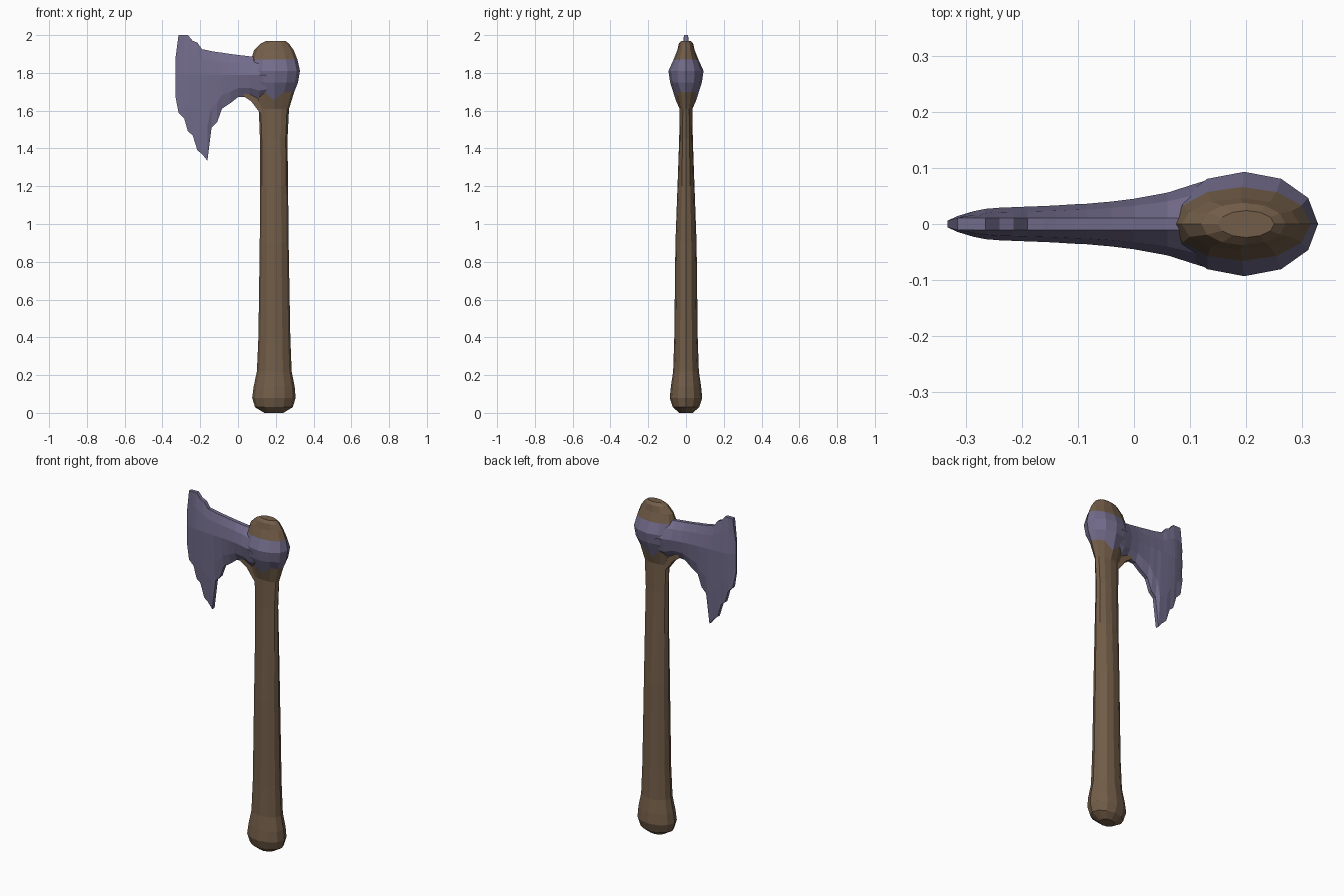
import bpy, bmesh
from math import cos, sin, pi

if "Cube" in bpy.data.objects:
    bpy.data.objects.remove(bpy.data.objects["Cube"])


def material(name, rgb):
    m = bpy.data.materials.new(name)
    m.diffuse_color = (*rgb, 1)
    m.use_nodes = True
    m.node_tree.nodes["Principled BSDF"].inputs["Base Color"].default_value = m.diffuse_color
    return m


def skin(name, rings, mat, cap_start=False, cap_end=False):
    """Bridge a list of equal-length closed rings into a flat-shaded mesh."""
    bm = bmesh.new()
    loops = [[bm.verts.new(p) for p in ring] for ring in rings]
    n = len(loops[0])
    for a, b in zip(loops, loops[1:]):
        for i in range(n):
            j = (i + 1) % n
            bm.faces.new((a[i], a[j], b[j], b[i]))
    if cap_start:
        bm.faces.new(loops[0][::-1])
    if cap_end:
        bm.faces.new(loops[-1])
    bmesh.ops.recalc_face_normals(bm, faces=bm.faces)
    me = bpy.data.meshes.new(name)
    bm.to_mesh(me)
    bm.free()
    me.materials.append(mat)
    ob = bpy.data.objects.new(name, me)
    bpy.context.collection.objects.link(ob)
    return ob


def oval(z, x0, x1, ry, dip=0, n=12):
    """Oval ring spanning x0..x1; dip lowers its front and back points."""
    cx, rx = (x0 + x1) / 2, (x1 - x0) / 2
    ring = []
    for i in range(n):
        a = 2 * pi * i / n
        ring.append((cx + rx * cos(a), ry * sin(a),
                     z - (dip if abs(sin(a)) > 0.95 else 0)))
    return ring


def blade_section(x, top, bottom, half):
    """Lens-shaped section: thick in the middle, thin at top and bottom."""
    mid = min(max(1.79, bottom + 0.05), top - 0.05)
    edge = min(half, 0.011)
    side = [(edge, top), (0.72 * half, top + 0.4 * (mid - top)), (half, mid),
            (0.72 * half, bottom + 0.4 * (mid - bottom)), (edge, bottom)]
    return [(x, y, z) for y, z in side] + [(x, -y, z) for y, z in side[::-1]]


wood = material("wood", (0.17, 0.11, 0.065))
steel = material("steel", (0.17, 0.15, 0.26))

# Rings shared by neighbouring parts
collar_low = oval(1.70, 0.085, 0.298, 0.054, dip=0.045)
collar_high = oval(1.87, 0.07, 0.315, 0.066)

# Handle with a swollen foot
handle = [oval(*s) for s in [
    (0.0, 0.14, 0.24, 0.035), (0.03, 0.09, 0.29, 0.07),
    (0.08, 0.075, 0.305, 0.086), (0.14, 0.083, 0.30, 0.08),
    (0.22, 0.10, 0.284, 0.068), (0.40, 0.108, 0.277, 0.062),
    (0.90, 0.115, 0.268, 0.056), (1.20, 0.117, 0.265, 0.045),
    (1.45, 0.116, 0.262, 0.036), (1.61, 0.11, 0.27, 0.034)]]
skin("handle", handle + [collar_low], wood, cap_start=True)

# Steel collar around the eye of the axe
skin("collar", [collar_low, oval(1.75, 0.07, 0.318, 0.084),
                oval(1.81, 0.065, 0.328, 0.093), collar_high], steel)

# Rounded wooden end above the collar
skin("handle_top", [collar_high, oval(1.92, 0.085, 0.295, 0.046),
                    oval(1.955, 0.12, 0.27, 0.038),
                    oval(1.97, 0.15, 0.25, 0.024)], wood, cap_end=True)

# Bearded blade with notched corners: x, top, bottom, half thickness
blade = [
    (-0.332, 1.87, 1.68, 0.006), (-0.315, 2.0, 1.59, 0.014),
    (-0.285, 2.0, 1.56, 0.023), (-0.265, 2.0, 1.49, 0.027),
    (-0.240, 1.97, 1.47, 0.029), (-0.215, 1.96, 1.39, 0.030),
    (-0.190, 1.925, 1.37, 0.031), (-0.162, 1.92, 1.335, 0.032),
    (-0.140, 1.915, 1.51, 0.033), (-0.110, 1.91, 1.54, 0.035),
    (-0.085, 1.907, 1.61, 0.036), (-0.040, 1.90, 1.64, 0.040),
    (0.0, 1.895, 1.672, 0.045), (0.06, 1.888, 1.675, 0.056),
    (0.11, 1.885, 1.65, 0.072), (0.15, 1.88, 1.66, 0.084)]
skin("blade", [blade_section(*s) for s in blade], steel,
     cap_start=True, cap_end=True)

# Wooden fillet easing the blade's underside into the handle
fillet = [(0.03, 1.69, 1.676), (0.07, 1.70, 1.65),
          (0.10, 1.71, 1.61), (0.13, 1.71, 1.57)]
skin("fillet", [[(x, -0.02, t), (x, 0.02, t), (x, 0.02, b), (x, -0.02, b)]
                for x, t, b in fillet], wood, cap_start=True, cap_end=True)
